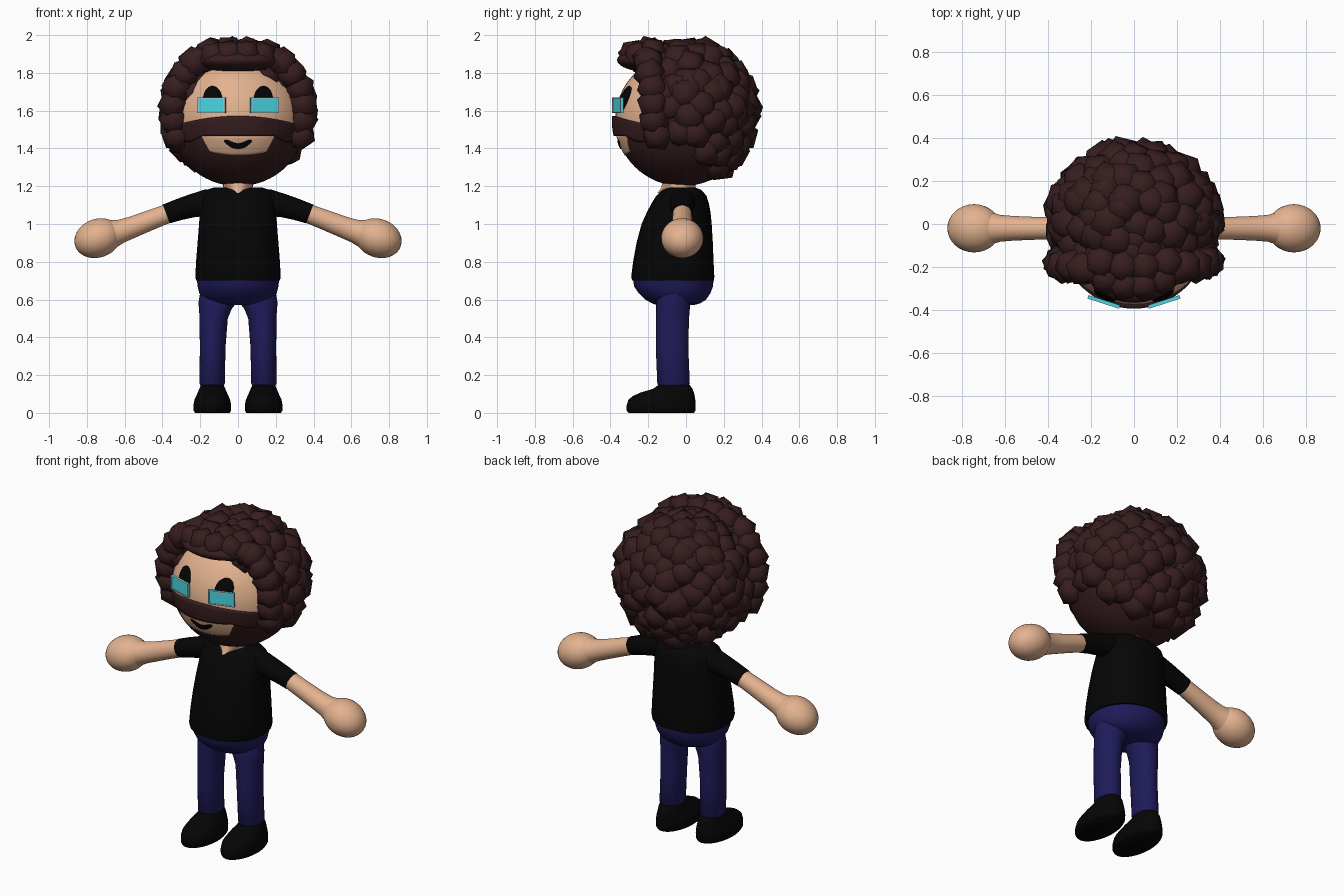
import bpy, bmesh, math, random
from mathutils import Vector, Matrix, Euler

if "Cube" in bpy.data.objects:
    bpy.data.objects.remove(bpy.data.objects["Cube"])

random.seed(4)


def material(name, rgb):
    m = bpy.data.materials.new(name)
    m.diffuse_color = (*rgb, 1)
    m.use_nodes = True
    m.node_tree.nodes["Principled BSDF"].inputs["Base Color"].default_value = m.diffuse_color
    return m


SKIN = material("skin", (0.77, 0.445, 0.275))
HAIR = material("dark_brown_hair", (0.038, 0.0125, 0.0135))
BLACK = material("black", (0.0015, 0.0015, 0.0015))
DENIM = material("navy_denim", (0.0135, 0.011, 0.103))
LENS = material("cyan_lens", (0.065, 0.68, 0.78))
FRAME = material("pale_grey_frame", (0.45, 0.58, 0.6))


def finish(name, bm, mats, mirror=False, angle=60):
    me = bpy.data.meshes.new(name)
    bm.to_mesh(me)
    bm.free()
    for m in mats:
        me.materials.append(m)
    me.shade_smooth()
    me.set_sharp_from_angle(angle=math.radians(angle))
    ob = bpy.data.objects.new(name, me)
    bpy.context.collection.objects.link(ob)
    if mirror:
        ob.modifiers.new("mirror", "MIRROR")
    return ob


def loft(name, rings, mat, mirror=False, n=32, power=1.0):
    """Skin closed rings given as (centre, u axis, v axis)."""
    bm = bmesh.new()
    loops = []
    for c, u, v in rings:
        loop = []
        for i in range(n):
            a = math.tau * i / n
            ca, sa = math.cos(a), math.sin(a)
            p = (Vector(c) + Vector(u) * math.copysign(abs(ca) ** power, ca)
                 + Vector(v) * math.copysign(abs(sa) ** power, sa))
            loop.append(bm.verts.new(p))
        loops.append(loop)
    for a, b in zip(loops, loops[1:]):
        for i in range(n):
            j = (i + 1) % n
            bm.faces.new((a[i], a[j], b[j], b[i]))
    bm.faces.new(loops[0])
    bm.faces.new(loops[-1])
    bmesh.ops.recalc_face_normals(bm, faces=bm.faces)
    return finish(name, bm, [mat], mirror)


def level(z, cx, y0, y1, rx):
    """Horizontal ring from its depth range and half width."""
    return (cx, (y0 + y1) / 2, z), (rx, 0, 0), (0, (y1 - y0) / 2, 0)


def arm_ring(x, z, r, tilt):
    return (x, -0.02, z), (r * math.sin(tilt), 0, r * math.cos(tilt)), (0, r, 0)


def ellipsoid(name, centre, radii, mat, mirror=False, tilt=0.0):
    bm = bmesh.new()
    bmesh.ops.create_uvsphere(bm, u_segments=32, v_segments=20, radius=1)
    bm.transform(Matrix.Translation(centre) @ Matrix.Rotation(tilt, 4, "Y")
                 @ Matrix.Diagonal((*radii, 1)))
    return finish(name, bm, [mat], mirror)


# Head: beard colour on the jaw and under the hair, skin on the face
HC, HR = Vector((0, -0.02, 1.55)), Vector((0.36, 0.355, 0.35))
bm = bmesh.new()
bmesh.ops.create_uvsphere(bm, u_segments=48, v_segments=32, radius=1)
bm.transform(Matrix.Translation(HC) @ Matrix.Diagonal((*HR, 1)))
for co, no in (((0, 0, 1.49), (0, 0, 1)), ((0, -0.17, 0), (0, 1, 0))):
    bmesh.ops.bisect_plane(bm, geom=bm.verts[:] + bm.edges[:] + bm.faces[:],
                           plane_co=co, plane_no=no)
for f in bm.faces:
    c = f.calc_center_median()
    f.material_index = int(c.z < 1.49 or c.y > -0.17)
finish("head", bm, [SKIN, HAIR])


def face_patch(name, cx, half, bottom, top, offset, thick, mat, mirror=False, taper=0):
    """Plate hugging the front of the head between two height curves."""
    bm = bmesh.new()
    cols, rows, grid = 32, 8, []
    for i in range(cols + 1):
        x = -half * math.cos(math.pi * i / cols)
        col = []
        for j in range(rows + 1):
            z = bottom(x) + (max(top(x), bottom(x) + 0.0005) - bottom(x)) * j / rows
            k = 1 - ((x + cx) / HR.x) ** 2 - ((z - HC.z) / HR.z) ** 2
            y = HC.y - HR.y * math.sqrt(max(k, 0)) - offset + taper * (x / half) ** 2
            col.append(bm.verts.new((x + cx, y, z)))
        grid.append(col)
    for a, b in zip(grid, grid[1:]):
        for j in range(rows):
            bm.faces.new((a[j], b[j], b[j + 1], a[j + 1]))
    ob = finish(name, bm, [mat], mirror)
    s = ob.modifiers.new("thickness", "SOLIDIFY")
    s.thickness, s.offset = thick, -1


# Face details
face_patch("moustache", 0, 0.3,
           lambda x: 1.465 - min(max(0, abs(x) - 0.19) * 0.5, 0.03),
           lambda x: 1.572 - 0.45 * x * x, 0.018, 0.035, HAIR, taper=0.013)
face_patch("mouth_skin", 0, 0.195,
           lambda x: 1.362 + 0.8 * x * x + max(0, abs(x) - 0.15) * 1.7,
           lambda x: 1.467, 0.004, 0.008, SKIN)
face_patch("mouth", 0, 0.073,
           lambda x: 1.397 + 7 * x * x,
           lambda x: 1.425 + 9 * x * x - 1100 * x ** 4, 0.009, 0.009, BLACK)


def eye_curve(sign):
    return lambda x: 1.66 + sign * 0.07 * math.sqrt(max(0, 1 - (x / 0.05) ** 2))


face_patch("eye", 0.135, 0.05, eye_curve(-1), eye_curve(1), 0.006, 0.009, BLACK, True)


# Glasses: angled lens blocks with a thin pale rim on the front
def glasses_part(name, boxes, mat):
    bm = bmesh.new()
    for centre, size in boxes:
        bmesh.ops.create_cube(bm, size=1, matrix=Matrix.Translation(centre)
                              @ Matrix.Diagonal((*size, 1)))
    bm.transform(Matrix.Translation((0.14, -0.36, 1.629)) @ Matrix.Rotation(0.31, 4, "Z"))
    finish(name, bm, [mat], True, 30)


glasses_part("lens", [((0, 0, 0), (0.154, 0.014, 0.084))], LENS)
glasses_part("lens_rim",
             [((0, -0.008, s * 0.0385), (0.154, 0.004, 0.007)) for s in (-1, 1)]
             + [((s * 0.073, -0.008, 0), (0.008, 0.004, 0.07)) for s in (-1, 1)], FRAME)

# Curly hair: angular clumps spread over an egg, leaving face and jaw free
clumps = []
N = 165
for i in range(N):
    h = 1 - 2 * (i + 0.5) / N
    a = i * math.pi * (3 - math.sqrt(5))
    r = math.sqrt(1 - h * h)
    d = Vector((r * math.cos(a), r * math.sin(a), h))
    d = (d + Vector([random.uniform(-0.09, 0.09) for _ in range(3)])).normalized()
    d *= random.uniform(0.97, 1.03)
    p = Vector((0.333 * d.x, 0.02 + 0.292 * d.y, 1.598 + (0.31 if d.z > 0 else 0.335) * d.z))
    if (p.y < -0.17 and p.z < 1.85) or p.z < 1.41 - 0.7 * p.y:
        continue
    clumps.append((p, random.uniform(0.09, 0.102)))
# Side locks framing the face and fringe over the forehead
for s in (-1, 1):
    for x, y, z in ((0.325, -0.15, 1.47), (0.338, -0.175, 1.55), (0.342, -0.18, 1.635),
                    (0.325, -0.185, 1.72), (0.285, -0.19, 1.795), (0.235, -0.2, 1.855)):
        clumps.append((Vector((s * x, y + random.uniform(-0.01, 0.01), z)), 0.088))
    for x, z in ((0.045, 1.902), (0.13, 1.892), (0.2, 1.87)):
        clumps.append((Vector((s * x, -0.285 + 1.9 * x * x, z)), 0.08))
    for x, z in ((0.05, 1.915), (0.15, 1.905)):
        clumps.append((Vector((s * x, -0.2 + x * x, z)), 0.085))
bm = bmesh.new()
for p, r in clumps:
    rot = Euler([random.uniform(0, math.tau) for _ in range(3)]).to_matrix().to_4x4()
    bmesh.ops.create_icosphere(bm, subdivisions=1, radius=r,
                               matrix=Matrix.Translation(p) @ rot)
finish("hair_clumps", bm, [HAIR], angle=180)
ellipsoid("fringe_base", (0, -0.18, 1.868), (0.235, 0.185, 0.065), HAIR)

# Neck and shirt
loft("neck", [level(1.165, 0, -0.15, 0.04, 0.02), level(1.192, 0, -0.13, 0.05, 0.078),
              level(1.26, 0, -0.12, 0.05, 0.08)], SKIN)
loft("shirt_body", [level(*v) for v in (
    (0.70, 0, -0.285, 0.148, 0.222), (0.72, 0, -0.29, 0.15, 0.226),
    (0.80, 0, -0.28, 0.146, 0.222), (0.90, 0, -0.262, 0.142, 0.214),
    (1.00, 0, -0.235, 0.136, 0.206), (1.06, 0, -0.208, 0.13, 0.203),
    (1.11, 0, -0.182, 0.121, 0.2), (1.15, 0, -0.157, 0.108, 0.188),
    (1.18, 0, -0.125, 0.082, 0.165), (1.193, 0, -0.09, 0.05, 0.13))],
    BLACK, power=0.88)
loft("sleeve", [arm_ring(*v) for v in (
    (0.10, 1.115, 0.075, 0.05), (0.17, 1.112, 0.07, 0.12), (0.24, 1.097, 0.062, 0.24),
    (0.31, 1.077, 0.057, 0.32), (0.38, 1.053, 0.053, 0.36))], BLACK, True)

# Arms and egg-shaped hands
loft("arm", [arm_ring(*v) for v in (
    (0.36, 1.06, 0.05, 0.36), (0.46, 1.022, 0.053, 0.36), (0.56, 0.983, 0.057, 0.36),
    (0.62, 0.962, 0.062, 0.34), (0.68, 0.945, 0.08, 0.3))], SKIN, True)
ellipsoid("hand", (0.742, -0.02, 0.925), (0.127, 0.112, 0.102), SKIN, True, 0.36)

# Trousers
loft("trouser_seat", [level(*v) for v in (
    (0.57, 0, -0.15, 0.04, 0.10), (0.58, 0, -0.18, 0.075, 0.15),
    (0.60, 0, -0.215, 0.107, 0.185), (0.635, 0, -0.252, 0.13, 0.205),
    (0.67, 0, -0.275, 0.143, 0.214), (0.71, 0, -0.28, 0.146, 0.218))], DENIM)
loft("trouser_leg", [level(*v) for v in (
    (0.145, 0.137, -0.145, 0.012, 0.062), (0.155, 0.137, -0.152, 0.02, 0.067),
    (0.35, 0.134, -0.16, 0.012, 0.068), (0.50, 0.129, -0.158, 0.016, 0.075),
    (0.55, 0.12, -0.158, 0.02, 0.086), (0.58, 0.11, -0.158, 0.02, 0.1),
    (0.64, 0.11, -0.15, 0.02, 0.09))], DENIM, True)

# Shoes
loft("shoe", [level(*v) for v in (
    (0.0, 0.136, -0.305, 0.042, 0.092), (0.012, 0.136, -0.314, 0.05, 0.099),
    (0.04, 0.136, -0.314, 0.051, 0.1), (0.07, 0.136, -0.305, 0.049, 0.094),
    (0.09, 0.136, -0.28, 0.046, 0.085), (0.108, 0.136, -0.24, 0.042, 0.077),
    (0.127, 0.136, -0.175, 0.034, 0.069), (0.148, 0.136, -0.145, 0.02, 0.06))], BLACK, True)
